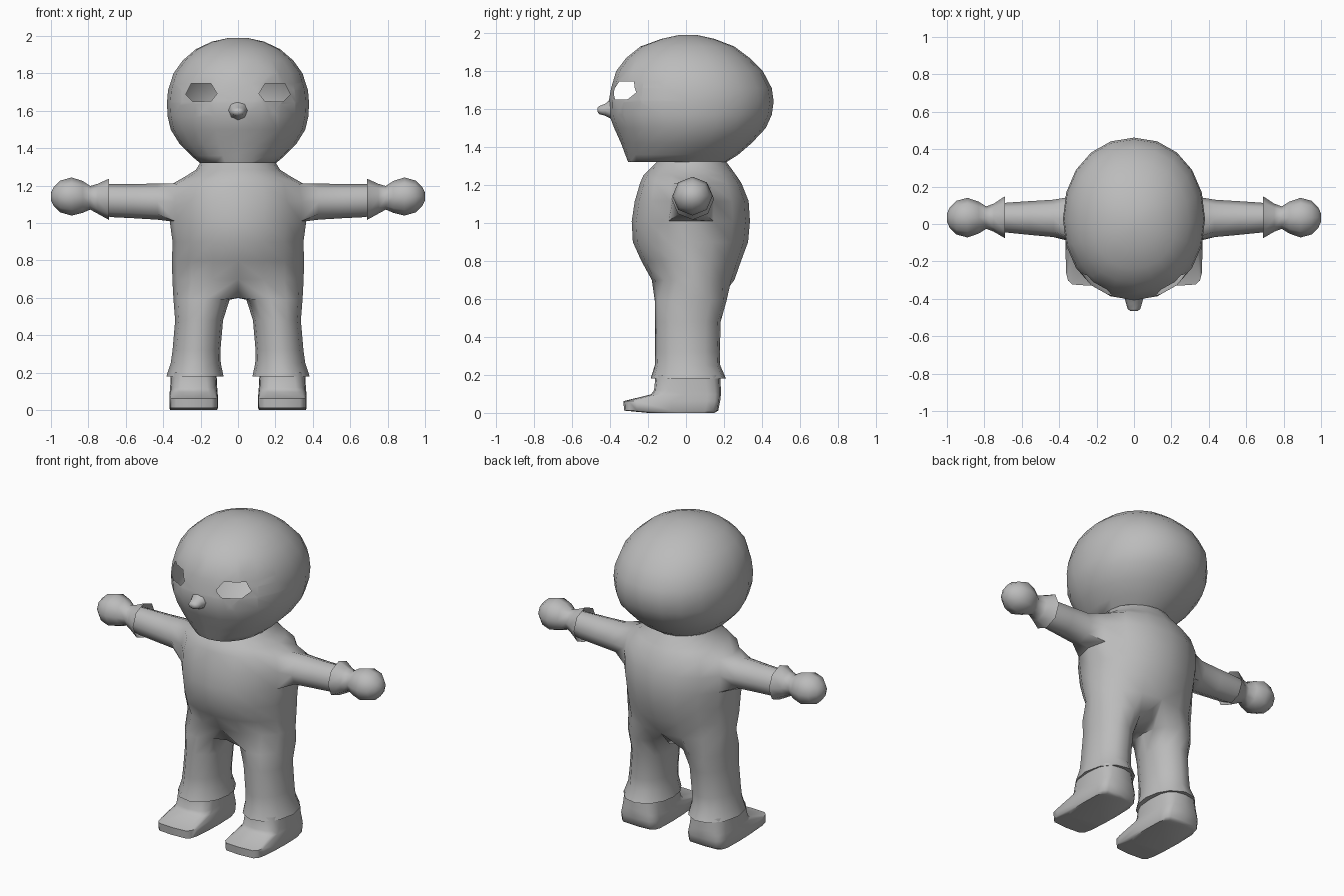
import bpy, bmesh, math
from mathutils import Vector

if "Cube" in bpy.data.objects:
    bpy.data.objects.remove(bpy.data.objects["Cube"])

grey = bpy.data.materials.new("plain_grey")
grey.diffuse_color = (0.5, 0.5, 0.5, 1)
grey.use_nodes = True
grey.node_tree.nodes["Principled BSDF"].inputs["Base Color"].default_value = grey.diffuse_color


def spow(v, p):
    return math.copysign(abs(v) ** p, v)


def flat_ring(z, rx, yf, yb, angles, cx=0.0, power=2.0):
    """Horizontal (super)ellipse spanning yf..yb at height z."""
    cy, ry, e = (yf + yb) / 2, (yb - yf) / 2, 2 / power
    return [(cx + rx * spow(math.cos(a), e), cy + ry * spow(math.sin(a), e), z) for a in angles]


def turn(n):
    return [2 * math.pi * i / n for i in range(n)]


def add_rings(bm, rings, start=None):
    """Bridge successive closed rings; returns all vertex rings."""
    out = [start] if start else []
    for pts in rings:
        out.append([bm.verts.new(p) for p in pts])
    for a, b in zip(out, out[1:]):
        n = len(a)
        for i in range(n):
            j = (i + 1) % n
            bm.faces.new((a[i], a[j], b[j], b[i]))
    return out


def finish(bm, name, mirror=False, angle=60):
    bmesh.ops.recalc_face_normals(bm, faces=bm.faces[:])
    me = bpy.data.meshes.new(name)
    bm.to_mesh(me)
    bm.free()
    me.materials.append(grey)
    ob = bpy.data.objects.new(name, me)
    bpy.context.collection.objects.link(ob)
    bpy.ops.object.select_all(action='DESELECT')
    ob.select_set(True)
    bpy.context.view_layer.objects.active = ob
    bpy.ops.object.shade_smooth_by_angle(angle=math.radians(angle))
    if mirror:
        ob.modifiers.new("mirror", 'MIRROR').merge_threshold = 0.001
    return ob


# Head: hollow shell, open at the neck
bm = bmesh.new()
head = [(1.325, .20, -.15, .21), (1.322, .205, -.305, .215), (1.36, .25, -.32, .275),
        (1.42, .31, -.342, .345), (1.50, .36, -.378, .42), (1.57, .376, -.405, .452),
        (1.64, .38, -.407, .462), (1.71, .374, -.395, .452), (1.80, .345, -.368, .405),
        (1.87, .295, -.315, .335), (1.93, .225, -.24, .255), (1.97, .14, -.13, .15),
        (1.99, .05, -.04, .06)]
rings = add_rings(bm, [flat_ring(*h, turn(20), power=2.1) for h in head])
bm.faces.new(rings[-1])
# Eye holes: cut the outline with planes, then remove the faces inside
eye = [(.112, 1.692), (.144, 1.652), (.243, 1.65), (.279, 1.688), (.25, 1.745), (.144, 1.745)]
for s in (1, -1):
    planes = []
    for (x0, z0), (x1, z1) in zip(eye, eye[1:] + eye[:1]):
        planes.append((Vector((s * x0, 0, z0)), Vector((s * (z1 - z0), 0, x0 - x1))))
    for co, no in planes:
        faces = [f for f in bm.faces if f.calc_center_median().y < -.1
                 and f.calc_center_median().x * s > 0
                 and 1.55 < f.calc_center_median().z < 1.82]
        geom = set(faces)
        for f in faces:
            geom.update(f.edges)
            geom.update(f.verts)
        bmesh.ops.bisect_plane(bm, geom=list(geom), dist=1e-5, plane_co=co, plane_no=no)
    hole = [f for f in bm.faces if f.calc_center_median().y < -.1
            and all((f.calc_center_median() - co).dot(no) < 0 for co, no in planes)]
    bmesh.ops.delete(bm, geom=hole, context='FACES')
finish(bm, "head")

# Nose
bm = bmesh.new()
nose = [(-.385, .055, .06, 1.605), (-.425, .042, .032, 1.597), (-.455, .034, .022, 1.595),
        (-.466, .018, .012, 1.597)]
rings = add_rings(bm, [[(rx * math.cos(a), y, z + rz * math.sin(a)) for a in turn(8)]
                       for y, rx, rz, z in nose])
bm.faces.new(rings[-1])
finish(bm, "nose")

# Body: right half of torso, arm and trouser leg in one skin, mirrored
bm = bmesh.new()
torso = [(1.325, .20, -.15, .21), (1.285, .225, -.19, .24), (1.25, .28, -.225, .265),
         (1.21, .35, -.242, .292), (1.115, .37, -.27, .33), (1.01, .365, -.286, .337),
         (.90, .35, -.28, .327), (.80, .353, -.235, .29), (.70, .351, -.18, .255)]
half = [math.radians(-90 + 22.5 * k) for k in range(9)]
grid = []
for row in torso:
    pts = flat_ring(*row, half)
    pts[0] = (0,) + pts[0][1:]
    pts[-1] = (0,) + pts[-1][1:]
    grid.append([bm.verts.new(p) for p in pts])
for r in range(8):
    for c in range(8):
        if r in (3, 4) and c in (3, 4):
            continue  # arm opening
        bm.faces.new((grid[r][c], grid[r][c + 1], grid[r + 1][c + 1], grid[r + 1][c]))
bm.verts.remove(grid[4][4])
# the vertex at the centre of the arm opening is gone; bridge its border to the arm
border = [grid[r][c] for r, c in ((3, 3), (3, 4), (3, 5), (4, 5), (5, 5), (5, 4), (5, 3), (4, 3))]


def side_ring(x, cy, cz, ry, rz):
    return [(x, cy + ry * math.cos(math.radians(135 - 45 * n)),
             cz + rz * math.sin(math.radians(135 - 45 * n))) for n in range(8)]


add_rings(bm, [side_ring(.43, .03, 1.115, .10, .097), side_ring(.56, .032, 1.117, .09, .091),
               side_ring(.68, .034, 1.12, .08, .088), side_ring(.74, .034, 1.125, .072, .08)], border)
# leg: outer half ring plus three crotch points
crotch = [bm.verts.new((0, y, .60)) for y in (.17, .03, -.11)]
leg_angles = [math.radians(-130 + 32.5 * k) for k in range(9)]
leg_angles += [math.radians(a) for a in (155, 180, 205)]
legs = [(.59, .195, .15, -.166, .215), (.48, .208, .128, -.164, .184), (.32, .222, .128, -.164, .18),
        (.25, .226, .134, -.166, .182), (.18, .23, .153, -.188, .213), (.185, .237, .122, -.158, .178)]
add_rings(bm, [flat_ring(z, rx, yf, yb, leg_angles, cx) for z, cx, rx, yf, yb in legs],
          grid[8] + crotch)
finish(bm, "body", mirror=True)

# Hands with flared cuffs
bm = bmesh.new()
hand = [(.735, .03, 1.125, .075, .08), (.69, .036, 1.127, .112, .11), (.75, .034, 1.13, .075, .08),
        (.79, .034, 1.135, .06, .063), (.83, .034, 1.14, .085, .085), (.89, .034, 1.142, .106, .102),
        (.95, .034, 1.142, .09, .085), (.985, .034, 1.142, .055, .052), (1.0, .034, 1.142, .022, .02)]
rings = add_rings(bm, [side_ring(*h) for h in hand])
bm.faces.new(rings[-1])
finish(bm, "hand", mirror=True)

# Shoes with a flat toe
bm = bmesh.new()
shoe = [(.20, .122, -.16, .18, 3), (.12, .126, -.168, .184, 3.5), (.097, .128, -.185, .184, 4),
        (.062, .13, -.33, .18, 6), (.012, .13, -.326, .17, 6), (.0, .125, -.2, .15, 5)]
rings = add_rings(bm, [flat_ring(z, rx, yf, yb, turn(16), .237, p) for z, rx, yf, yb, p in shoe])
bm.faces.new(rings[-1])
finish(bm, "shoe", mirror=True, angle=50)
